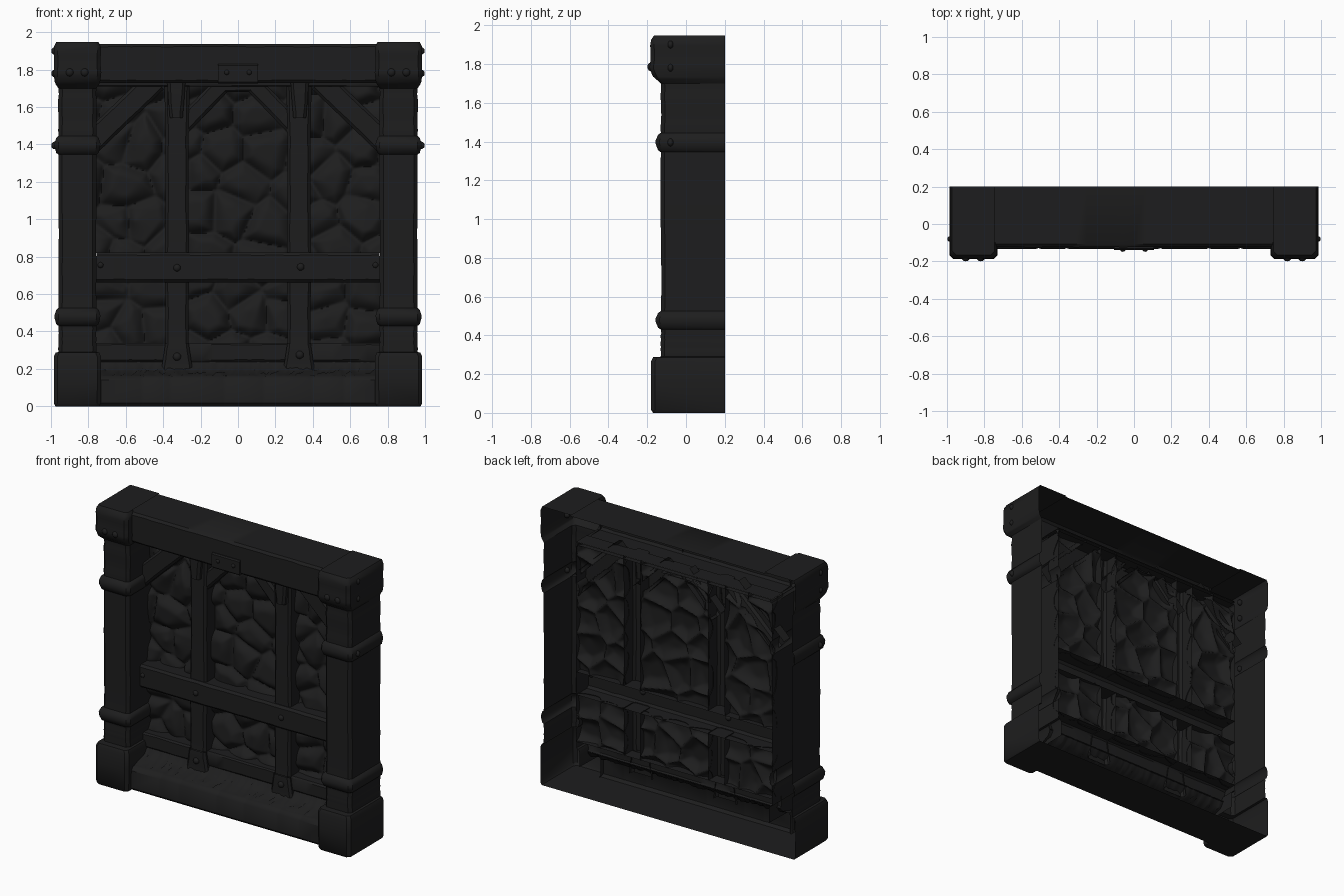
import bpy, bmesh, math, random
from mathutils import Vector

if "Cube" in bpy.data.objects:
    bpy.data.objects.remove(bpy.data.objects["Cube"])

random.seed(11)
dark = bpy.data.materials.new("charcoal")
dark.diffuse_color = (0.0127, 0.0127, 0.013, 1)
dark.use_nodes = True
dark.node_tree.nodes["Principled BSDF"].inputs["Base Color"].default_value = dark.diffuse_color


def finish(name, bm, mirror=False, angle=35):
    """Turn a bmesh into a named object whose open sheet faces the front."""
    bmesh.ops.recalc_face_normals(bm, faces=bm.faces)
    total = sum((f.normal * f.calc_area() for f in bm.faces), Vector())
    if total.y > 0:
        bmesh.ops.reverse_faces(bm, faces=bm.faces)
    me = bpy.data.meshes.new(name)
    bm.to_mesh(me)
    bm.free()
    me.materials.append(dark)
    ob = bpy.data.objects.new(name, me)
    bpy.context.collection.objects.link(ob)
    bpy.ops.object.select_all(action='DESELECT')
    ob.select_set(True)
    bpy.context.view_layer.objects.active = ob
    bpy.ops.object.shade_smooth_by_angle(angle=math.radians(angle))
    if mirror:
        ob.modifiers.new("mirror", 'MIRROR').use_mirror_merge = False
    return ob


def loft(name, sections, cap_start=None, cap_end=None, mirror=False, angle=40):
    """Skin a row of open profiles; a cap is a list of extra closing points."""
    bm = bmesh.new()
    rows = [[bm.verts.new(p) for p in s] for s in sections]
    for a, b in zip(rows, rows[1:]):
        for i in range(len(a) - 1):
            bm.faces.new((a[i], a[i + 1], b[i + 1], b[i]))
    for row, cap in ((rows[0], cap_start), (rows[-1], cap_end)):
        if cap is not None:
            bm.faces.new(row + [bm.verts.new(p) for p in cap])
    return finish(name, bm, mirror, angle)


def beam(name, p, q, widths, yf, yb=(0.13, 0.13), c=0.015, steps=10,
         caps=False, mirror=False, rough=0.002):
    """Open-backed timber from p to q in the xz plane, with chamfered front edges."""
    p, q = Vector(p), Vector(q)
    d = (q - p).normalized()
    n = Vector((-d.y, d.x))
    secs = []
    for i in range(steps + 1):
        t = i / steps
        m = p.lerp(q, t)
        k = t * (len(widths) - 1)
        j = min(int(k), len(widths) - 2)
        w = (widths[j] + (widths[j + 1] - widths[j]) * (k - j)) / 2
        r = [random.uniform(-rough, rough) for _ in range(3)]
        prof = [(-w, yb[0]), (-w, yf + c), (-w + c + r[0], yf + r[1]),
                (w - c + r[2], yf + r[1]), (w, yf + c), (w, yb[1])]
        secs.append([(m.x + n.x * o, y, m.y + n.y * o) for o, y in prof])
    cap = [] if caps else None
    return loft(name, secs, cap, cap, mirror)


# Corner posts: open profile in plan, widened by ox and brought forward by oy
def post(z, ox, oy, back=0.13, c=0.02):
    xo, xi, yf = -0.96 - ox, -0.757 + ox, -0.13 - oy
    return [(xo, 0.2, z), (xo, yf + c, z), (xo + c, yf, z),
            (xi - c, yf, z), (xi, yf + c, z), (xi, back, z)]


loft("corner_base", [post(0, .016, .04, -.1), post(.015, .024, .05, -.1),
                     post(.16, .025, .05, -.1), post(.165, .025, .05),
                     post(.265, .025, .05), post(.287, .015, .04), post(.29, 0, 0)],
     cap_start=[(-0.74, 0.2, 0)], mirror=True)
for name, z0, z1 in (("lower_post", .29, .43), ("middle_post", .525, 1.345),
                     ("upper_post", 1.445, 1.7)):
    n = 8
    loft(name, [post(z0 + (z1 - z0) * i / n, random.uniform(-.002, .002) * (0 < i < n),
                     random.uniform(-.003, .003) * (0 < i < n)) for i in range(n + 1)],
         mirror=True)
for name, z0, z1 in (("lower_strap", .43, .525), ("upper_strap", 1.345, 1.445)):
    h = z1 - z0
    loft(name, [post(z0, 0, 0), post(z0 + .1 * h, .012, .014), post(z0 + .4 * h, .02, .026),
                post(z0 + .6 * h, .021, .027), post(z0 + .9 * h, .012, .014), post(z1, 0, 0)],
         mirror=True)
loft("corner_cap", [post(1.7, 0, 0), post(1.722, .015, .025), post(1.735, .02, .04, -.1),
                    post(1.77, .025, .056, -.1), post(1.785, .026, .058, -.1),
                    post(1.82, .023, .053, -.1), post(1.87, .023, .053, -.1),
                    post(1.895, .025, .055, -.1), post(1.925, .023, .05, -.1),
                    post(1.947, .012, .035, -.1)],
     cap_end=[(-0.745, 0.2, 1.947)], mirror=True)

# Horizontal timbers (first back depth is the underside, second the top)
beam("top_beam", (-.76, 1.833), (.76, 1.833), [.21, .21], -.123, (.13, .2), steps=24)
beam("top_moulding", (-.755, 1.722), (.755, 1.722), [.025, .025], .01, c=.006, steps=16, rough=.001)
beam("middle_rail", (-.757, .743), (.757, .743), [.16, .16], -.002, steps=24)
beam("bottom_rail", (-.757, .288), (.757, .288), [.1, .1], .03, (.045, .13), c=.01, steps=24)

# Sill with very shallow joints between its blocks
joints = [-.51, -.36, -.07, .14, .4, .57]
xs = sorted([-.745, .745] + [j + o for j in joints for o in (-.012, 0, .012)])
secs = []
for x in xs:
    g = .004 if any(abs(x - j) < .001 for j in joints) else 0
    secs.append([(x, .2, 0), (x, -.115, 0), (x, -.133 + g, .018), (x, -.133 + g, .14 - g),
                 (x, -.112 + g, .163 - g), (x, -.09, .166)])
loft("sill", secs)

# Crumbled mortar lying on the sill
secs = []
for i in range(91):
    x = -.757 + 1.514 * i / 90
    r = lambda a: random.uniform(-a, a)
    secs.append([(x, -.1, .163), (x, -.07 + r(.006), .174 + r(.009)),
                 (x, -.03 + r(.008), .183 + r(.01)), (x, .015 + r(.008), .205 + r(.012)),
                 (x, .045, .243)])
loft("rubble_ledge", secs, angle=50)

# Studs, corbels and braces
beam("upper_stud", (-.326, .82), (-.326, 1.73), [.13, .122, .124, .135], .018, steps=12, mirror=True)
beam("lower_stud", (-.326, .335), (-.326, .668), [.125, .122, .13], .015, steps=6, mirror=True)
beam("stud_foot", (-.326, .17), (-.326, .335), [.175, .15, .125], .005, (.04, .04),
     steps=4, mirror=True)
beam("stud_corbel", (-.33, 1.54), (-.33, 1.735), [.068, .085, .098], -.015,
     (.025, .025), steps=4, caps=True, mirror=True)
beam("outer_brace", (-.79, 1.405), (-.44, 1.74), [.125, .125], .025, (.11, .11), steps=8, mirror=True)
beam("inner_brace", (-.31, 1.485), (-.07, 1.735), [.095, .095], .03, (.11, .11), steps=8, mirror=True)
beam("center_lintel", (-.12, 1.7), (.12, 1.7), [.04, .04], .03, (.11, .11), c=.01, steps=4)

# Plate on the top beam, and bolts
beam("beam_plate", (-.107, 1.779), (.107, 1.779), [.104, .104], -.138, (-.115, -.115),
     c=.008, steps=2, caps=True, rough=0)
bm = bmesh.new()
bolts = [(-.06, -.138, 1.785, .014), (.06, -.138, 1.785, .014),
         (-.326, -.002, .74, .02), (.335, -.002, .745, .02),
         (-.326, .005, .265, .022), (.33, .005, .275, .022),
         (-.735, -.002, .755, .016), (.735, -.002, .755, .016)]
for s in (-1, 1):  # knobs on the caps and straps
    bolts += [(s * .978, -.08, z, .021) for z in (1.78, 1.9, 1.395)]
    bolts += [(s * x, -.183, 1.785, .022) for x in (.9, .82)]
for x, y, z, s in bolts:
    for v in bmesh.ops.create_icosphere(bm, subdivisions=2, radius=s)["verts"]:
        v.co = Vector((v.co.x + x, v.co.y * .75 + y, v.co.z + z))
finish("bolts", bm)

# Stones: jittered cells, each one a soft bulge in a thin sheet
cells = []
for r in range(9):
    for c in range(9):
        cells.append((-.92 + c * .225 + .11 * (r % 2) + random.uniform(-.085, .085),
                      .27 + r * .185 + random.uniform(-.07, .07),
                      random.uniform(.8, 1.15), random.uniform(-.12, .12),
                      random.uniform(-.15, .1)))


def stone_y(x, z):
    (d1, c), (d2, _) = sorted((math.hypot(x - c[0], z - c[1]), c) for c in cells)[:2]
    e = min(1, (d2 - d1) / .13)
    h = 1 - (1 - e) ** 2
    tilt = c[3] * (x - c[0]) + c[4] * (z - c[1])
    return .128 - h * (.052 * c[2] + tilt)


def under_brace(x, z):
    a = abs(x)
    if a > .39:
        return abs((z - 1.405) - .957 * (.79 - a)) < .05
    return abs((z - 1.485) - 1.04 * (.31 - a)) < .04


def stone_panel(name, x0, x1, z0, z1, step=.0105):
    bm = bmesh.new()
    nx, nz = round((x1 - x0) / step), round((z1 - z0) / step)
    grid = []
    for j in range(nz + 1):
        z = z0 + (z1 - z0) * j / nz
        grid.append([])
        for i in range(nx + 1):
            x = x0 + (x1 - x0) * i / nx
            grid[-1].append(bm.verts.new((x, stone_y(x, z), z)))
    for j in range(nz):
        for i in range(nx):
            a, b = grid[j][i], grid[j + 1][i + 1]
            if not under_brace((a.co.x + b.co.x) / 2, (a.co.z + b.co.z) / 2):
                bm.faces.new((a, grid[j][i + 1], b, grid[j + 1][i]))
    bmesh.ops.delete(bm, geom=[v for v in bm.verts if not v.link_faces], context='VERTS')
    finish(name, bm, angle=80)


for row, z0, z1 in (("upper", .82, 1.73), ("lower", .333, .667)):
    for col, x0, x1 in (("left", -.76, -.385), ("center", -.268, .268), ("right", .385, .76)):
        stone_panel(f"{row}_{col}_stones", x0, x1, z0, z1)
